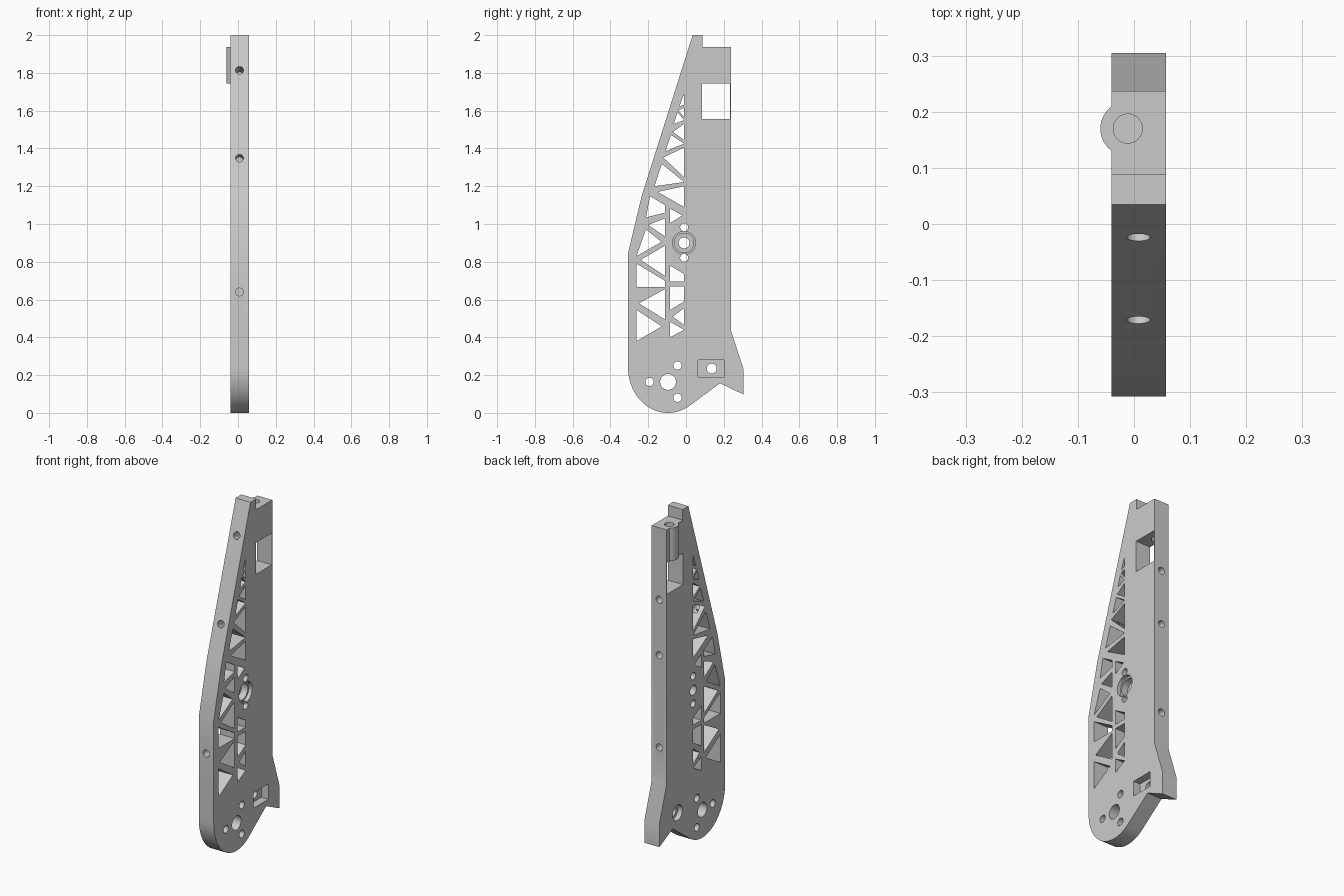
import bpy, bmesh, math
from mathutils import Vector

if "Cube" in bpy.data.objects:
    bpy.data.objects.remove(bpy.data.objects["Cube"])

X0, X1 = -0.04, 0.057          # plate thickness range


def make(name, bm):
    bmesh.ops.recalc_face_normals(bm, faces=bm.faces)
    me = bpy.data.meshes.new(name)
    bm.to_mesh(me)
    bm.free()
    ob = bpy.data.objects.new(name, me)
    bpy.context.collection.objects.link(ob)
    return ob


def prism(name, profiles, x0, x1):
    """Extrude closed (y, z) profiles along x."""
    bm = bmesh.new()
    for pts in profiles:
        f = bm.faces.new([bm.verts.new((x0, y, z)) for y, z in pts])
        ext = bmesh.ops.extrude_face_region(bm, geom=[f])
        for v in ext['geom']:
            if isinstance(v, bmesh.types.BMVert):
                v.co.x = x1
    return make(name, bm)


def rod(name, a, b, r, n=32):
    """Cylinder from point a to point b."""
    a, b = Vector(a), Vector(b)
    d = b - a
    bm = bmesh.new()
    m = d.to_track_quat('Z', 'Y').to_matrix().to_4x4()
    m.translation = (a + b) / 2
    bmesh.ops.create_cone(bm, cap_ends=True, segments=n, radius1=r, radius2=r,
                          depth=d.length, matrix=m)
    return make(name, bm)


def circle(y, z, r, n=32):
    return [(y + r * math.cos(2 * math.pi * i / n), z + r * math.sin(2 * math.pi * i / n))
            for i in range(n)]


def boolean(ob, tool, op='DIFFERENCE'):
    mod = ob.modifiers.new('cut', 'BOOLEAN')
    mod.operation, mod.object, mod.solver = op, tool, 'EXACT'
    bpy.context.view_layer.update()
    me = bpy.data.meshes.new_from_object(ob.evaluated_get(bpy.context.evaluated_depsgraph_get()))
    ob.modifiers.clear()
    ob.data = me
    bpy.data.objects.remove(tool)


# Side plate outline with rounded foot
foot = [(-0.095 + 0.212 * math.cos(t), 0.24 + 0.24 * math.sin(t))
        for t in [math.radians(300 - 120 * i / 28) for i in range(29)]]
outline = [(0.035, 2.0), (0.088, 2.0), (0.088, 1.937), (0.237, 1.937), (0.237, 0.44),
           (0.305, 0.23), (0.305, 0.097), (0.18, 0.157)] + foot + \
          [(-0.307, 0.845), (-0.235, 1.147)]
plate = prism('side_plate', [outline], X0, X1)

# Vertical pin sleeve bulging from the top of the plate
boolean(plate, rod('sleeve', (-0.011, 0.17, 1.743), (-0.011, 0.17, 1.937), 0.049, 48), 'UNION')

# Truss openings
L, M, N, R = -0.262, -0.112, -0.085, -0.01
truss = [
    [(L, 0.38), (-0.128, 0.458), (L, 0.545)],
    [(-0.25, 0.58), (M, 0.495), (M, 0.655)],
    [(L, 0.667), (M, 0.667), (M, 0.7), (L, 0.79)],
    [(-0.24, 0.81), (M, 0.725), (M, 0.885)],
    [(L, 0.83), (-0.13, 0.905), (-0.212, 0.972)],
    [(-0.2, 0.995), (M, 0.935), (M, 1.03)],
    [(-0.212, 1.035), (M, 1.06), (M, 1.1), (-0.19, 1.147)],
    [(-0.15, 1.17), (R, 1.09), (R, 1.2)],
    [(-0.167, 1.2), (R, 1.222), (-0.128, 1.318)],
    [(-0.12, 1.352), (R, 1.248), (R, 1.405)],
    [(-0.108, 1.385), (R, 1.425), (-0.08, 1.472)],
    [(-0.07, 1.487), (R, 1.445), (R, 1.53)],
    [(-0.064, 1.53), (R, 1.55), (-0.046, 1.592)],
    [(-0.04, 1.602), (R, 1.565), (R, 1.615)],
    [(-0.036, 1.622), (R, 1.632), (R, 1.69)],
    [(N, 0.4), (R, 0.44), (N, 0.483)],
    [(-0.07, 0.51), (R, 0.465), (R, 0.555)],
    [(N, 0.545), (R, 0.59), (R, 0.67), (N, 0.67)],
    [(N, 0.695), (R, 0.695), (R, 0.735), (N, 0.78)],
    [(N, 1.005), (-0.02, 1.045), (N, 1.082)],
]
boolean(plate, prism('truss_cut', truss, -0.2, 0.2))

# Round through holes: bearing, its two screws, foot pivot and its three screws, pocket bolt
holes = [(R, 0.9, 0.029), (R, 0.983, 0.021), (R, 0.821, 0.021), (-0.095, 0.164, 0.042),
         (-0.193, 0.164, 0.022), (-0.045, 0.251, 0.022), (-0.045, 0.08, 0.022),
         (0.136, 0.235, 0.026)]
boolean(plate, prism('hole_cut', [circle(*h) for h in holes], -0.2, 0.2))

# Stepped bearing seat
boolean(plate, prism('seat_outer', [circle(R, 0.9, 0.061, 40)], 0.035, 0.2))
boolean(plate, prism('seat_inner', [circle(R, 0.9, 0.051, 40)], -0.005, 0.2))

# Nut pocket and the bolt head recess on the other face
boolean(plate, prism('pocket', [[(0.064, 0.19), (0.2, 0.19), (0.2, 0.28), (0.064, 0.28)]], 0.012, 0.2))
boolean(plate, prism('bolt_recess', [circle(0.136, 0.235, 0.045)], -0.2, -0.012))

# Upper window with a thin back wall, and the pin bore above it
boolean(plate, prism('window', [[(0.085, 1.557), (0.233, 1.557), (0.233, 1.743), (0.085, 1.743)]], X0 - 0.1, 0.2))
boolean(plate, rod('pin_bore', (-0.011, 0.17, 1.7), (-0.011, 0.17, 2.0), 0.026))

# Blind screw holes, square to the front and back edges
slope = Vector((0, 0.953, -0.302))
flat = Vector((0, 1, 0))
edge_holes = [(-0.018, 1.812, slope), (-0.168, 1.348, slope), (-0.307, 0.64, flat),
              (0.237, 1.513, -flat), (0.237, 1.187, -flat), (0.237, 0.645, -flat)]
for y, z, d in edge_holes:
    p = Vector((0.008, y, z))
    boolean(plate, rod('edge_hole', p - d * 0.05, p + d * 0.09, 0.021, 24))

# Smooth the curved walls, keep edges sharp
bpy.context.view_layer.objects.active = plate
plate.select_set(True)
bpy.ops.object.shade_smooth_by_angle(angle=math.radians(25))
